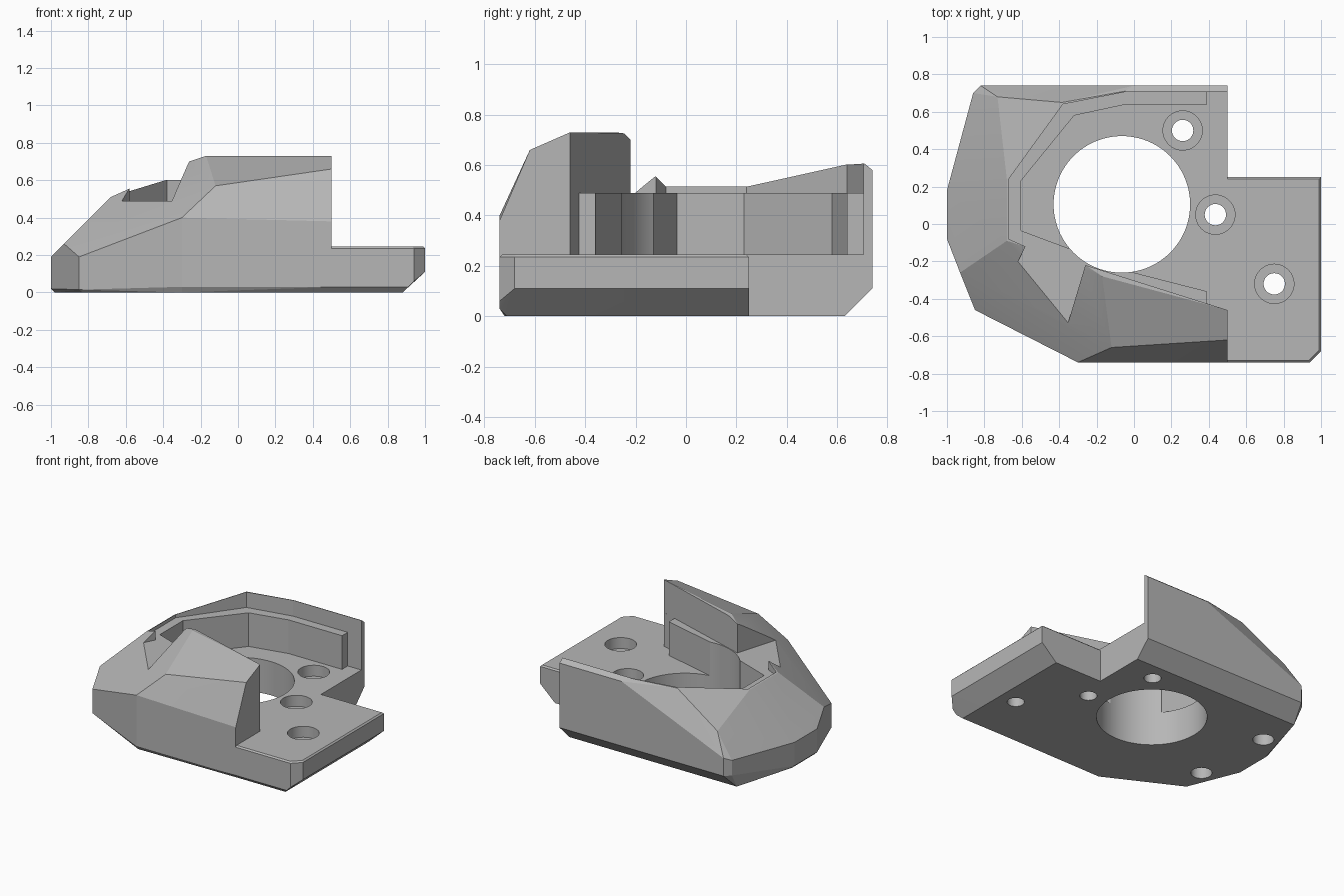
import bpy, bmesh, math

cube = bpy.data.objects.get("Cube")
if cube:
    bpy.data.objects.remove(cube, do_unlink=True)

grey = bpy.data.materials.new("plain grey")
grey.use_nodes = True
colour = (0.47, 0.47, 0.47, 1)
grey.diffuse_color = colour
bsdf = next(n for n in grey.node_tree.nodes if n.type == 'BSDF_PRINCIPLED')
bsdf.inputs["Base Color"].default_value = colour


def finish(bm, name):
    bmesh.ops.recalc_face_normals(bm, faces=bm.faces[:])
    mesh = bpy.data.meshes.new(name)
    bm.to_mesh(mesh)
    bm.free()
    mesh.materials.append(grey)
    obj = bpy.data.objects.new(name, mesh)
    bpy.context.collection.objects.link(obj)
    return obj


def hull(name, points):
    """Convex faceted solid around the given corners."""
    bm = bmesh.new()
    for p in points:
        bm.verts.new(p)
    res = bmesh.ops.convex_hull(bm, input=bm.verts[:])
    loose = {g for g in res["geom_interior"] + res["geom_unused"]
             if isinstance(g, bmesh.types.BMVert)}
    bmesh.ops.delete(bm, geom=list(loose), context='VERTS')
    bmesh.ops.dissolve_limit(bm, angle_limit=math.radians(0.5),
                             verts=bm.verts[:], edges=bm.edges[:])
    return finish(bm, name)


def prism(name, outline, z0, z1):
    """Straight vertical extrusion of a plan outline."""
    bm = bmesh.new()
    face = bm.faces.new([bm.verts.new((x, y, z0)) for x, y in outline])
    res = bmesh.ops.extrude_face_region(bm, geom=[face])
    for g in res["geom"]:
        if isinstance(g, bmesh.types.BMVert):
            g.co.z = z1
    return finish(bm, name)


def cylinder(name, x, y, r, z0, z1, sides=48):
    ring = [(x + r * math.cos(2 * math.pi * i / sides),
             y + r * math.sin(2 * math.pi * i / sides)) for i in range(sides)]
    return prism(name, ring, z0, z1)


def combine(target, tool, operation):
    mod = target.modifiers.new("cut", 'BOOLEAN')
    mod.operation = operation
    mod.solver = 'EXACT'
    mod.object = tool
    bpy.context.view_layer.objects.active = target
    bpy.ops.object.modifier_apply(modifier=mod.name)
    bpy.data.objects.remove(tool, do_unlink=True)


# Faceted main housing
bottom = [(-0.85, 0.63), (0.5, 0.63), (0.5, -0.71), (-0.3, -0.72),
          (-0.83, -0.45), (-0.98, -0.08), (-0.98, 0.18)]
side = [(-0.85, -0.46, 0.015), (-1, -0.08, 0.02), (-1, 0.18, 0.02),
        (-0.3, -0.74, 0.03), (0.5, -0.74, 0.03),
        (-0.86, 0.70, 0.11), (-0.82, 0.74, 0.11), (0.5, 0.74, 0.11)]
shoulder = [(-0.85, -0.46, 0.19), (-0.93, -0.26, 0.26), (-1, -0.08, 0.19),
            (-1, 0.18, 0.19), (-0.86, 0.70, 0.22), (-0.82, 0.74, 0.24),
            (-0.73, 0.68, 0.39), (-0.3, -0.74, 0.40), (0.5, -0.74, 0.38)]
crest = [(0.5, 0.74, 0.58), (0, 0.74, 0.58), (0.5, 0.71, 0.605),
         (-0.05, 0.71, 0.605), (-0.385, 0.65, 0.60), (-0.68, 0.24, 0.51),
         (-0.68, -0.09, 0.51), (-0.26, -0.22, 0.70), (-0.17, -0.28, 0.73),
         (0.5, -0.46, 0.73), (0.5, -0.62, 0.66), (-0.12, -0.66, 0.57)]
housing = hull("housing", [(x, y, 0) for x, y in bottom] + side + shoulder + crest)

# Flat mounting foot with chamfered end
foot = hull("mounting_foot",
            [(x, y, 0) for x, y in [(0.3, 0.25), (0.88, 0.25), (0.88, -0.71), (0.3, -0.71)]]
            + [(0.3, -0.74, 0.03), (0.91, -0.74, 0.03), (0.94, -0.74, 0.06),
               (1, -0.68, 0.11), (1, 0.25, 0.11)]
            + [(x, y, 0.235) for x, y in [(0.3, 0.25), (1, 0.25), (1, -0.68),
                                          (0.94, -0.74), (0.3, -0.74)]]
            + [(x, y, 0.245) for x, y in [(0.3, 0.24), (0.99, 0.24), (0.99, -0.675),
                                          (0.935, -0.73), (0.3, -0.73)]])
combine(housing, foot, 'UNION')

# Upper recess down to the ledge, including the wedge gap in the front wall
upper = [(0.6, 0.705), (-0.05, 0.705), (-0.38, 0.64), (-0.67, 0.24), (-0.67, -0.08),
         (-0.58, -0.12), (-0.62, -0.2), (-0.8, -0.7), (-0.404, -0.7),
         (-0.26, -0.22), (0.5, -0.46), (0.6, -0.49)]
combine(housing, prism("recess_cutter", upper, 0.49, 1.2), 'DIFFERENCE')

# Deep pocket behind the ledge, open towards the foot
pocket = [(0.39, 0.64), (-0.04, 0.64), (-0.32, 0.58), (-0.605, 0.23), (-0.605, -0.035),
          (-0.35, -0.13), (-0.2, -0.1), (-0.02, -0.255), (0.39, -0.36),
          (0.39, -0.425), (0.5, -0.46), (0.6, -0.49), (0.6, 0.705), (0.39, 0.705)]
combine(housing, prism("pocket_cutter", pocket, 0.245, 1.2), 'DIFFERENCE')

# Large bore
combine(housing, cylinder("bore_cutter", -0.065, 0.105, 0.365, -0.2, 1.2, 96), 'DIFFERENCE')

# Counterbored bolt holes
for x, y in [(0.26, 0.50), (0.435, 0.05), (0.75, -0.32)]:
    combine(housing, cylinder("counterbore_cutter", x, y, 0.105, 0.165, 0.4), 'DIFFERENCE')
    combine(housing, cylinder("bolt_cutter", x, y, 0.057, -0.2, 0.3), 'DIFFERENCE')

# Blind holes in the underside
for x, y in [(-0.82, 0.35), (-0.79, -0.25)]:
    combine(housing, cylinder("blind_hole_cutter", x, y, 0.07, -0.2, 0.12), 'DIFFERENCE')

for poly in housing.data.polygons:
    poly.material_index = 0
bpy.ops.object.select_all(action='DESELECT')
housing.select_set(True)
bpy.context.view_layer.objects.active = housing
bpy.ops.object.shade_smooth_by_angle(angle=math.radians(9))
